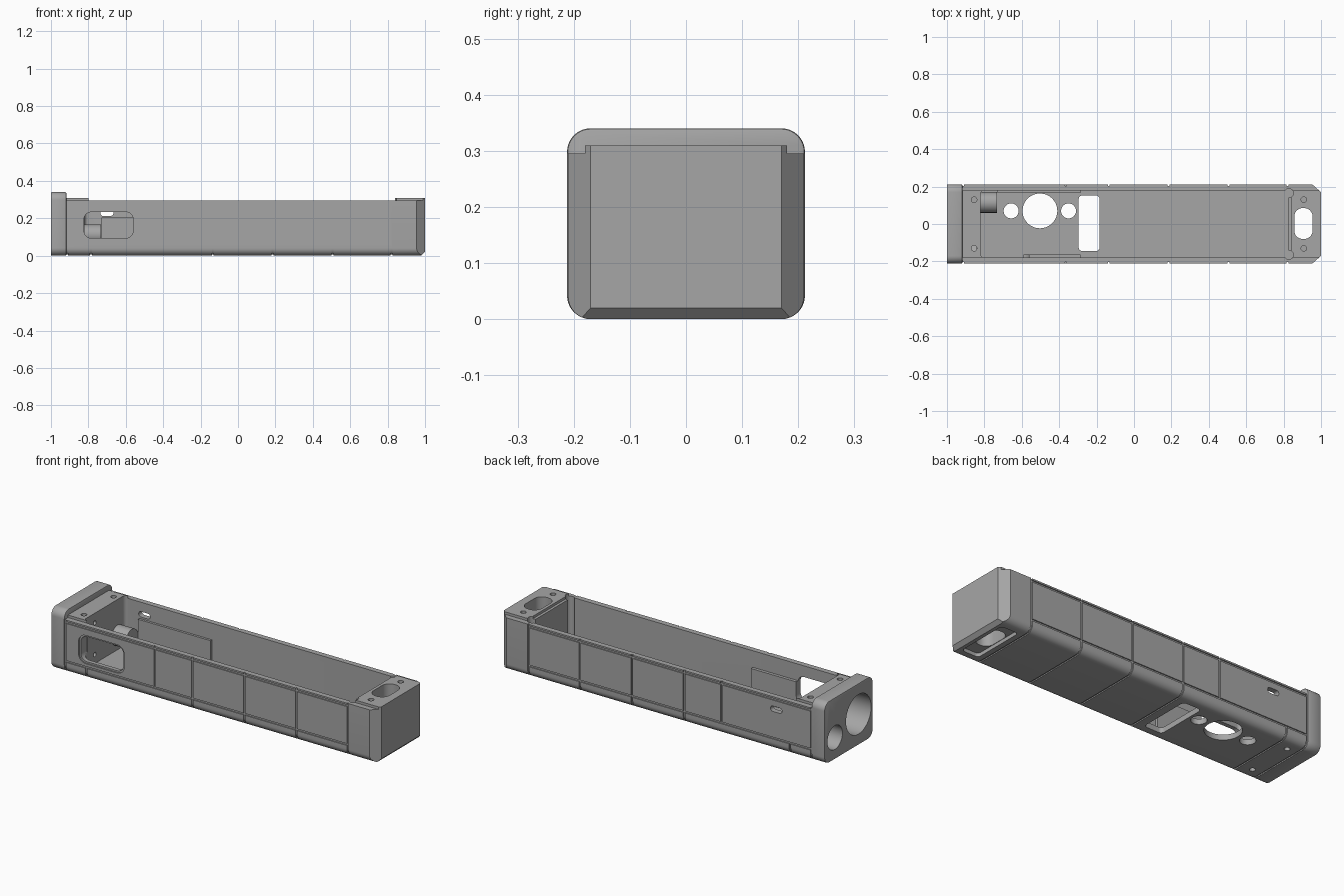
import bpy, bmesh, math

cube = bpy.data.objects.get("Cube")
if cube:
    bpy.data.objects.remove(cube, do_unlink=True)

grey = bpy.data.materials.new("housing grey")
grey.use_nodes = True
colour = (0.38, 0.38, 0.38, 1)
grey.diffuse_color = colour
grey.node_tree.nodes["Principled BSDF"].inputs["Base Color"].default_value = colour

PLACE = {"x": lambda a, b, t: (t, a, b),
         "y": lambda a, b, t: (a, t, b),
         "z": lambda a, b, t: (a, b, t)}


def prism(name, pts, axis, lo, hi):
    """Extrude a 2D outline along an axis."""
    bm = bmesh.new()
    put = PLACE[axis]
    a = [bm.verts.new(put(p, q, lo)) for p, q in pts]
    b = [bm.verts.new(put(p, q, hi)) for p, q in pts]
    n = len(pts)
    bm.faces.new(a)
    bm.faces.new(b[::-1])
    for i in range(n):
        j = (i + 1) % n
        bm.faces.new((a[j], a[i], b[i], b[j]))
    bmesh.ops.recalc_face_normals(bm, faces=bm.faces)
    mesh = bpy.data.meshes.new(name)
    bm.to_mesh(mesh)
    bm.free()
    mesh.materials.append(grey)
    ob = bpy.data.objects.new(name, mesh)
    bpy.context.collection.objects.link(ob)
    return ob


def arc(cx, cy, r, start, sweep, n):
    return [(cx + r * math.cos(math.radians(start + sweep * i / n)),
             cy + r * math.sin(math.radians(start + sweep * i / n)))
            for i in range(n + 1)]


def circle(cx, cy, r, n=40):
    return arc(cx, cy, r, 0, 360, n)[:-1]


def rounded(x0, x1, y0, y1, r, n=8):
    return (arc(x1 - r, y1 - r, r, 0, 90, n) + arc(x0 + r, y1 - r, r, 90, 90, n)
            + arc(x0 + r, y0 + r, r, 180, 90, n) + arc(x1 - r, y0 + r, r, 270, 90, n))


def rect(x0, x1, y0, y1):
    return [(x0, y0), (x1, y0), (x1, y1), (x0, y1)]


def tub(d, top):
    """Flat-topped section with round lower corners, grown by d."""
    w, r = 0.21 + d, 0.04 + d
    return ([(-w, top)] + arc(-0.17, 0.04, r, 180, 90, 8)
            + arc(0.17, 0.04, r, 270, 90, 8) + [(w, top)])


def combine(base, steps):
    """Run boolean steps in order, then bake them and drop the helpers."""
    for op, tool in steps:
        tool.hide_render = True
        mod = base.modifiers.new(tool.name, "BOOLEAN")
        mod.operation, mod.solver, mod.object = op, "EXACT", tool
    bpy.context.view_layer.update()
    deps = bpy.context.evaluated_depsgraph_get()
    mesh = bpy.data.meshes.new_from_object(base.evaluated_get(deps))
    base.modifiers.clear()
    base.data = mesh
    for tool in {t for _, t in steps}:
        bpy.data.objects.remove(tool, do_unlink=True)


def smooth(ob):
    bpy.ops.object.select_all(action="DESELECT")
    ob.select_set(True)
    bpy.context.view_layer.objects.active = ob
    bpy.ops.object.shade_smooth_by_angle(angle=math.radians(30))


steps = []


def cut(*args):
    steps.append(("DIFFERENCE", prism("cutter", *args)))


def add(*args):
    steps.append(("UNION", prism("addition", *args)))


# Long housing with a raised land at each end
body = prism("housing", tub(0, 0.295), "x", -0.922, 1)
add(rect(-0.922, -0.785, -0.18, 0.18), "z", 0.2, 0.309)
add(rect(0.84, 1, -0.18, 0.18), "z", 0.2, 0.309)

# Open cavity with corner reliefs
cut(rounded(-0.82, 0.825, -0.18, 0.18, 0.02), "z", 0.03, 0.5)
for s in (-1, 1):
    cut(circle(0.828, s * 0.165, 0.024, 24), "z", 0.032, 0.5)

# Chamfers round the far end
for s in (-1, 1):
    cut([(0.955, s * 0.21), (1.045, s * 0.13), (1.045, s * 0.3), (0.955, s * 0.3)],
        "z", -0.1, 0.5)
cut([(0.98, 0), (1.02, 0.04), (1.02, -0.1), (0.98, -0.1)], "y", -0.4, 0.4)

# Inner wall pads and the tube boss
add(rect(-0.73, -0.285, 0.167, 0.19), "z", 0.02, 0.203)
add(rect(-0.59, -0.285, -0.19, -0.163), "z", 0.02, 0.203)
add(circle(0.115, 0.112, 0.055), "x", -0.84, -0.732)

# Side window with a stepped rim, and the small slot opposite
cut(rounded(-0.832, -0.552, 0.085, 0.242, 0.045), "y", -0.3, -0.203)
cut(rounded(-0.823, -0.561, 0.094, 0.233, 0.038), "y", -0.3, -0.15)
cut(rounded(-0.736, -0.666, 0.213, 0.243, 0.014), "y", 0.15, 0.3)

# Floor openings
cut(circle(-0.503, 0.07, 0.093, 56), "z", -0.1, 0.1)
for x in (-0.657, -0.35):
    cut(circle(x, 0.07, 0.04), "z", -0.1, 0.1)
cut(rounded(-0.296, -0.184, -0.145, 0.153, 0.02), "z", -0.1, 0.1)

# End block slot, its underside recess and the screw holes
cut(rounded(0.857, 0.955, -0.08, 0.085, 0.045), "z", -0.1, 0.5)
cut(rounded(0.855, 0.96, -0.15, 0.15, 0.02), "z", -0.1, 0.02)
for x in (-0.855, 0.908):
    for y in (-0.13, 0.13):
        cut(circle(x, y, 0.015, 20), "z", 0.25, 0.5)
for y in (-0.13, 0.13):
    cut(circle(-0.855, y, 0.015, 20), "z", -0.1, 0.04)

# Bores in the cap end
cut(circle(-0.085, 0.17, 0.11, 56), "x", -1.1, -0.842)
cut(circle(0.122, 0.12, 0.066), "x", -1.1, -0.85)
for z in (0.08, 0.255):
    cut(circle(-0.085, z, 0.012, 16), "x", -0.9, -0.75)

# Panel grooves: rings round the section, then lengthwise lines
for x, top in ((-0.915, 0.35), (-0.785, 0.065), (-0.135, 0.35),
               (0.185, 0.35), (0.505, 0.35), (0.82, 0.35)):
    cut(tub(0.03, top) + tub(-0.006, top)[::-1], "x", x - 0.005, x + 0.005)
for s in (-1, 1):
    y0, y1 = sorted((s * 0.204, s * 0.25))
    cut(rect(y0, y1, 0.065, 0.35), "x", -0.37, -0.36)
    for z in (0.065, 0.281):
        cut(rect(y0, y1, z - 0.005, z + 0.005), "x", -0.915, 0.82)
combine(body, steps)
smooth(body)

# Taller end cap with a softened rim and two bores
cap = prism("end_cap", rounded(-0.212, 0.212, 0, 0.34, 0.042, 10), "x", -1, -0.918)
bev = cap.modifiers.new("soft rim", "BEVEL")
bev.width, bev.segments, bev.limit_method = 0.005, 2, "ANGLE"
bev.angle_limit = math.radians(40)
steps = []
cut(circle(-0.085, 0.17, 0.11, 56), "x", -1.1, -0.8)
cut(circle(0.122, 0.12, 0.066), "x", -1.1, -0.8)
combine(cap, steps)
smooth(cap)
